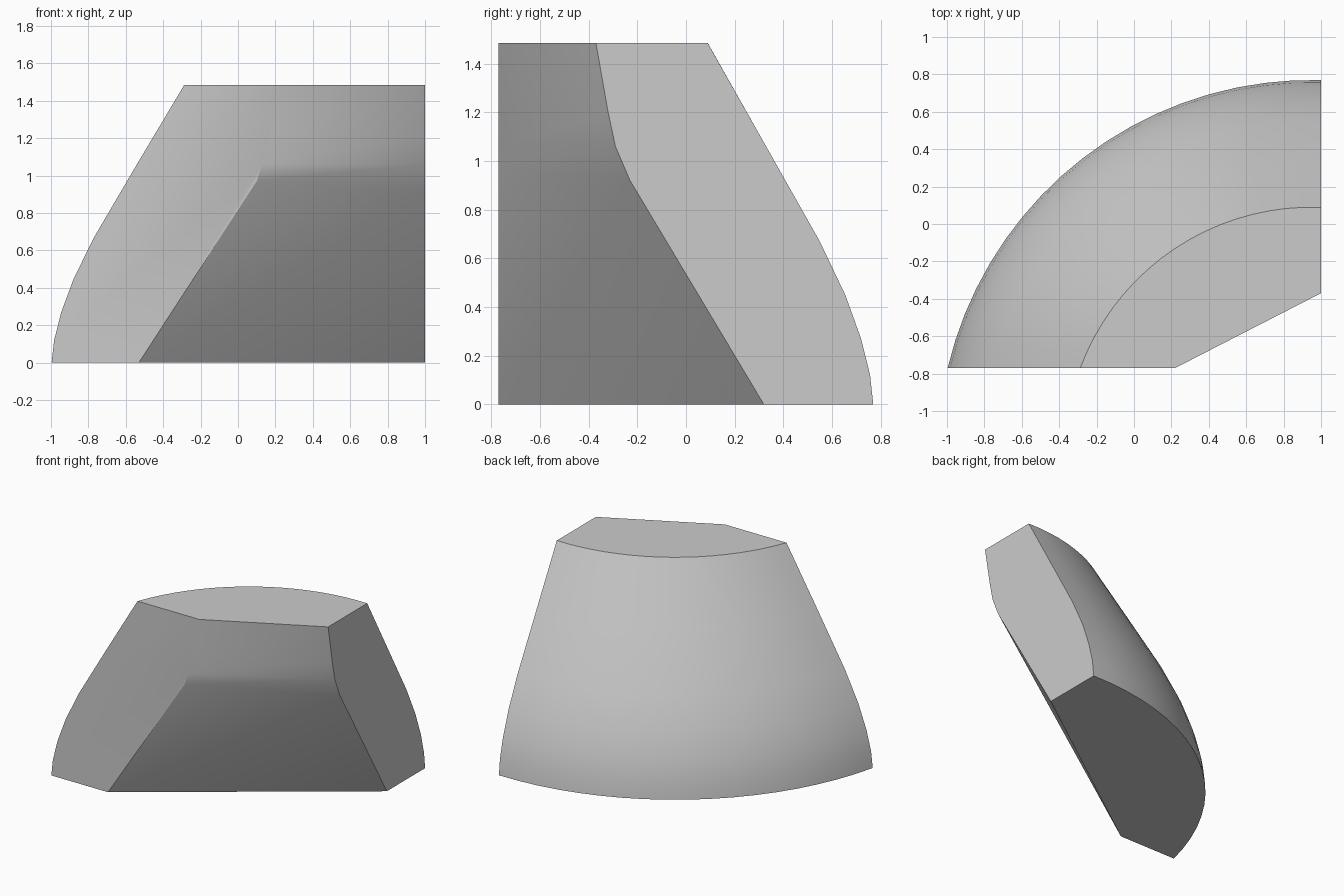
import bpy
import bmesh
from math import acos, asin, pi, sin, cos, radians

cube = bpy.data.objects.get("Cube")
if cube:
    bpy.data.objects.remove(cube, do_unlink=True)

# Stone colour
stone = bpy.data.materials.new("light grey")
stone.use_nodes = True
grey = (0.6, 0.6, 0.6, 1)
stone.diffuse_color = grey
stone.node_tree.nodes["Principled BSDF"].inputs["Base Color"].default_value = grey

AXIS_X, AXIS_Y = 0.95, -1.23        # axis of the curved back
SIDE_X, FRONT_Y = 1.0, -0.77        # flat cut planes
SEGMENTS = 18
HEIGHT = 1.485

# Curved back profile (radius, height)
profile = [(2.0, 0), (1.987, 0.12), (1.95, 0.27), (1.885, 0.45),
           (1.78, 0.67), (1.56, 1.06), (1.32, HEIGHT)]
# Inner face rows: x on the front cut, height, then y on the side cut, height
inner = [(-0.53, 0, 0.32, 0), (0.10, 0.97, -0.23, 0.92),
         (0.13, 1.06, -0.29, 1.06), (0.16, 1.2, -0.32, 1.2),
         (0.22, HEIGHT, -0.37, HEIGHT)]

bm = bmesh.new()

# Curved back, each ring ending exactly on the two cut planes
rings = []
for r, z in profile:
    start = acos((SIDE_X - AXIS_X) / r)
    end = pi - asin((FRONT_Y - AXIS_Y) / r)
    ring = []
    for i in range(SEGMENTS + 1):
        a = start + (end - start) * i / SEGMENTS
        ring.append(bm.verts.new((AXIS_X + r * cos(a), AXIS_Y + r * sin(a), z)))
    rings.append(ring)
for low, high in zip(rings, rings[1:]):
    for i in range(SEGMENTS):
        bm.faces.new((low[i], low[i + 1], high[i + 1], high[i]))

# Faceted inner face
front = [bm.verts.new((x, FRONT_Y, z)) for x, z, _, _ in inner]
side = [bm.verts.new((SIDE_X, y, z)) for _, _, y, z in inner]
for i in range(len(inner) - 1):
    bm.faces.new((front[i], side[i], side[i + 1]))
    bm.faces.new((front[i], side[i + 1], front[i + 1]))

# Flat cuts, top and bottom
bm.faces.new([r[-1] for r in rings] + front[::-1])
bm.faces.new([r[0] for r in rings] + side[::-1])
bm.faces.new(rings[0] + [front[0], side[0]])
bm.faces.new(rings[-1] + [front[-1], side[-1]])
bmesh.ops.recalc_face_normals(bm, faces=bm.faces)

mesh = bpy.data.meshes.new("curved_wall_block")
bm.to_mesh(mesh)
bm.free()
mesh.materials.append(stone)
block = bpy.data.objects.new("curved_wall_block", mesh)
bpy.context.scene.collection.objects.link(block)

# Smooth shading with sharp cut edges
bpy.ops.object.select_all(action="DESELECT")
block.select_set(True)
bpy.context.view_layer.objects.active = block
bpy.ops.object.shade_smooth_by_angle(angle=radians(30))
